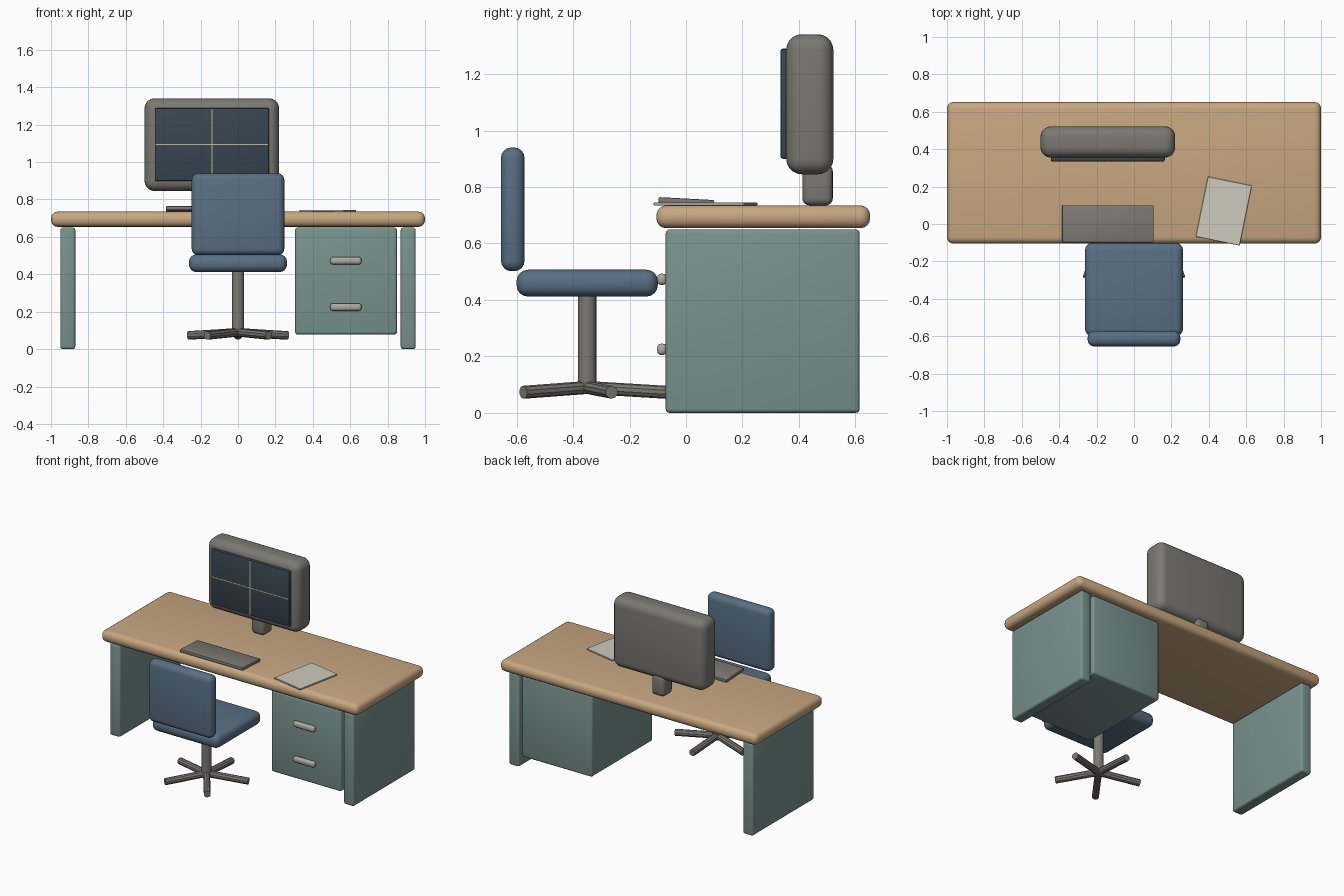
import bpy, bmesh
from math import radians, sin, cos
from mathutils import Vector

if "Cube" in bpy.data.objects:
    bpy.data.objects.remove(bpy.data.objects["Cube"])


def material(name, rgb):
    m = bpy.data.materials.new(name)
    m.diffuse_color = (*rgb, 1)
    m.use_nodes = True
    m.node_tree.nodes["Principled BSDF"].inputs["Base Color"].default_value = m.diffuse_color
    return m


WOOD = material("wood", (0.58, 0.39, 0.22))
TEAL = material("painted_teal", (0.19, 0.29, 0.27))
BLUE = material("blue_fabric", (0.10, 0.16, 0.23))
GREY = material("warm_grey", (0.20, 0.19, 0.17))
DARK = material("dark_glass", (0.04, 0.06, 0.08))
PAPER = material("paper", (0.62, 0.60, 0.51))
METAL = material("pale_metal", (0.42, 0.40, 0.36))
TAN = material("screen_line", (0.55, 0.48, 0.33))


def finish(name, bm, mat):
    mesh = bpy.data.meshes.new(name)
    bm.to_mesh(mesh)
    bm.free()
    ob = bpy.data.objects.new(name, mesh)
    bpy.context.collection.objects.link(ob)
    mesh.materials.append(mat)
    bpy.ops.object.select_all(action='DESELECT')
    ob.select_set(True)
    bpy.context.view_layer.objects.active = ob
    bpy.ops.object.shade_smooth_by_angle(angle=radians(35))
    return ob


def box(name, x, y, z, mat, bevel=0.0, segments=4, rot=(0, 0, 0)):
    """Rounded box spanning the given (min, max) ranges, turned about its centre."""
    bm = bmesh.new()
    bmesh.ops.create_cube(bm, size=1)
    bmesh.ops.scale(bm, vec=(x[1] - x[0], y[1] - y[0], z[1] - z[0]), verts=bm.verts)
    if bevel:
        bmesh.ops.bevel(bm, geom=bm.edges[:], offset=bevel, segments=segments,
                        profile=0.5, affect='EDGES')
    ob = finish(name, bm, mat)
    ob.location = [(a + b) / 2 for a, b in (x, y, z)]
    ob.rotation_euler = rot
    return ob


def rod(name, start, end, radius, mat, sides=12):
    """Capped cylinder between two points."""
    start, end = Vector(start), Vector(end)
    axis = end - start
    bm = bmesh.new()
    bmesh.ops.create_cone(bm, cap_ends=True, segments=sides, radius1=radius,
                          radius2=radius, depth=axis.length)
    ob = finish(name, bm, mat)
    ob.location = (start + end) / 2
    ob.rotation_euler = axis.to_track_quat('Z', 'Y').to_euler()
    return ob


# Desk
box("desktop", (-1, 1), (-0.105, 0.652), (0.654, 0.735), WOOD, 0.035)
for side, x in (("left", -0.91), ("right", 0.91)):
    box(side + "_end_panel", (x - 0.04, x + 0.04), (-0.072, 0.615), (0, 0.65), TEAL, 0.014, 3)
box("drawer_cabinet", (0.305, 0.85), (-0.07, 0.612), (0.078, 0.65), TEAL, 0.014, 3)
for level, z in (("upper", 0.473), ("lower", 0.225)):
    box(level + "_drawer_handle", (0.493, 0.66), (-0.102, -0.068), (z - 0.02, z + 0.02),
        METAL, 0.014, 3)

# Monitor
box("monitor_housing", (-0.5, 0.22), (0.355, 0.522), (0.845, 1.341), GREY, 0.055, 5)
box("monitor_screen", (-0.445, 0.165), (0.335, 0.362), (0.90, 1.29), DARK, 0.008, 2)
box("screen_line_vertical", (-0.143, -0.137), (0.334, 0.34), (0.905, 1.285), TAN)
box("screen_line_horizontal", (-0.44, 0.16), (0.334, 0.34), (1.092, 1.098), TAN)
box("monitor_stand", (-0.19, -0.09), (0.412, 0.52), (0.735, 0.88), GREY, 0.025)

# Desk items
box("keyboard", (-0.385, 0.105), (-0.098, 0.1), (0.738, 0.759), GREY, 0.005, 2,
    (radians(-3), 0, 0))
box("paper_sheet", (0.36, 0.60), (-0.095, 0.233), (0.735, 0.745), PAPER, 0.002, 1,
    (0, 0, radians(-11.5)))

# Chair
box("seat", (-0.262, 0.262), (-0.6, -0.1), (0.412, 0.507), BLUE, 0.04)
box("chair_back", (-0.248, 0.248), (-0.655, -0.572), (0.502, 0.94), BLUE, 0.036)
rod("chair_post", (0, -0.35, 0.07), (0, -0.35, 0.43), 0.033, GREY, 16)
for i in range(5):
    a = radians(90 + 72 * i)
    rod(f"chair_foot_{i + 1}", (0, -0.35, 0.09),
        (0.28 * cos(a), -0.35 + 0.28 * sin(a), 0.073), 0.023, GREY, 10)
